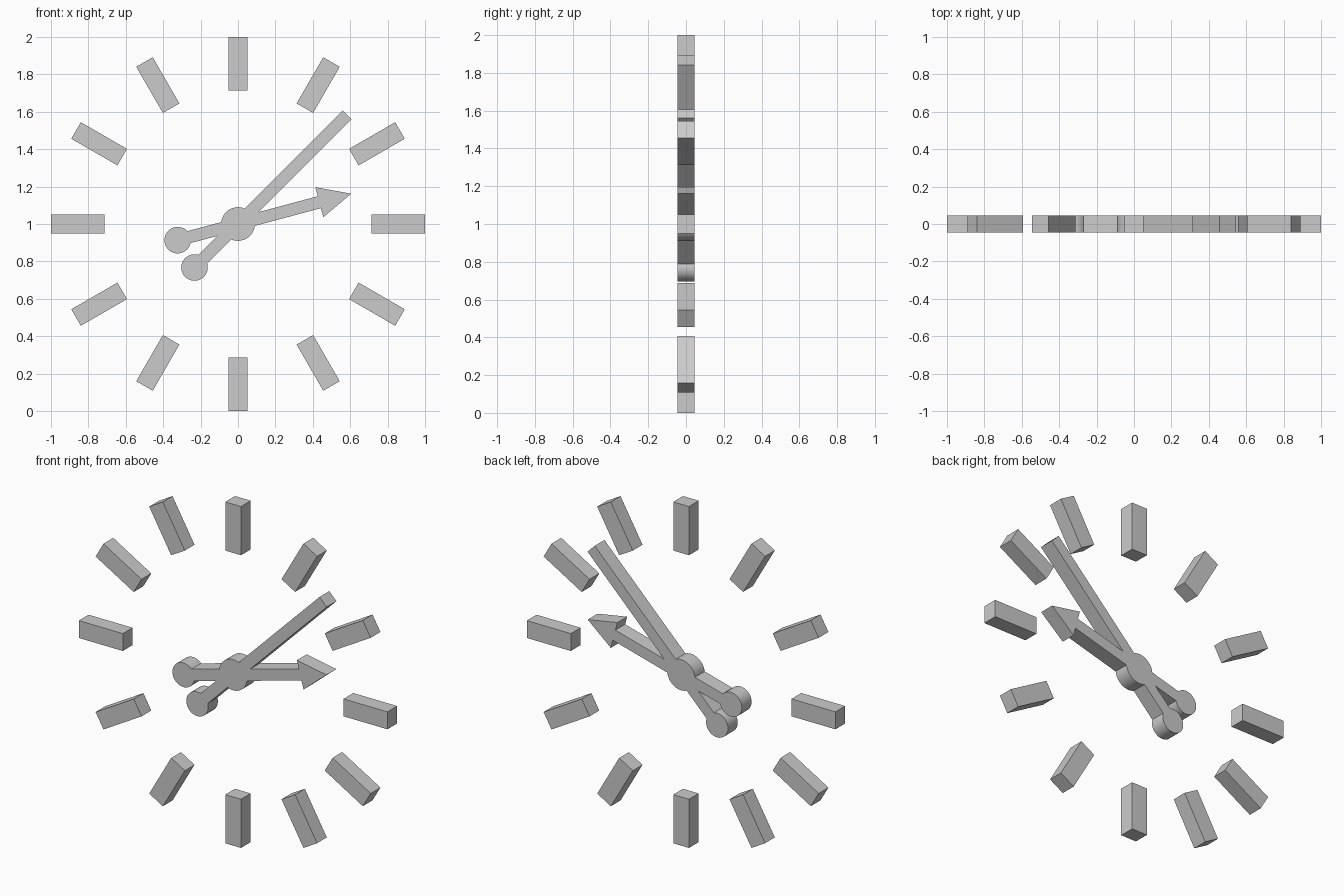
import bpy, bmesh
from math import sin, cos, asin, radians, pi

if "Cube" in bpy.data.objects:
    bpy.data.objects.remove(bpy.data.objects["Cube"])

DEPTH = 0.09     # thickness in y
MID = 1.0        # height of the dial centre
HW = 0.033       # half width of the hand shafts
HUB = 0.09       # hub radius
BALL = 0.071     # radius of the tail discs


def extrude_profile(name, pts, smooth=False):
    """Solid from a counter-clockwise outline in the xz plane."""
    bm = bmesh.new()
    face = bm.faces.new([bm.verts.new((x, -DEPTH / 2, z + MID)) for x, z in pts])
    new = bmesh.ops.extrude_face_region(bm, geom=[face], use_keep_orig=True)
    verts = [g for g in new["geom"] if isinstance(g, bmesh.types.BMVert)]
    bmesh.ops.translate(bm, verts=verts, vec=(0, DEPTH, 0))
    bmesh.ops.recalc_face_normals(bm, faces=bm.faces)
    me = bpy.data.meshes.new(name)
    bm.to_mesh(me)
    bm.free()
    ob = bpy.data.objects.new(name, me)
    bpy.context.collection.objects.link(ob)
    if smooth:
        bpy.context.view_layer.objects.active = ob
        ob.select_set(True)
        bpy.ops.object.shade_smooth_by_angle(angle=radians(30))
        ob.select_set(False)
    return ob


def turn(pts, a):
    return [(u * cos(a) - v * sin(a), u * sin(a) + v * cos(a)) for u, v in pts]


def arc(cx, r, a0, a1, n):
    return [(cx + r * cos(a0 + (a1 - a0) * i / n), r * sin(a0 + (a1 - a0) * i / n))
            for i in range(n + 1)]


# Hour markers
for i in range(12):
    bar = [(0.715, -0.051), (1.0, -0.051), (1.0, 0.051), (0.715, 0.051)]
    extrude_profile(f"hour_marker_{i + 1}", turn(bar, radians(30 * i)))

# Arms of the two hands, each drawn along +u
arrow = [(0.45, -HW), (0.45, -0.083), (0.627, 0), (0.45, 0.083), (0.45, HW)]
pointer = [(0.825, -HW), (0.825, HW)]
neck = asin(HW / BALL)


def tail(dist):
    return arc(dist, BALL, -pi + neck, pi - neck, 28)


arms = [(15, arrow), (45, pointer), (195, tail(0.334)), (225, tail(0.329))]

# Hands and hub as one outline: each arm, then the hub edge up to the next arm
outline = []
for i, (deg, shape) in enumerate(arms):
    a = radians(deg)
    b = radians(arms[(i + 1) % 4][0] + (360 if i == 3 else 0))
    outline += turn(shape, a)
    half = (b - a) / 2
    if half < pi / 4:    # neighbouring shafts meet outside the hub
        outline += turn([(HW / sin(half), 0)], a + half)
    else:
        edge = asin(HW / HUB)
        outline += arc(0, HUB, a + edge, b - edge, 12)
extrude_profile("clock_hands", outline, smooth=True)
